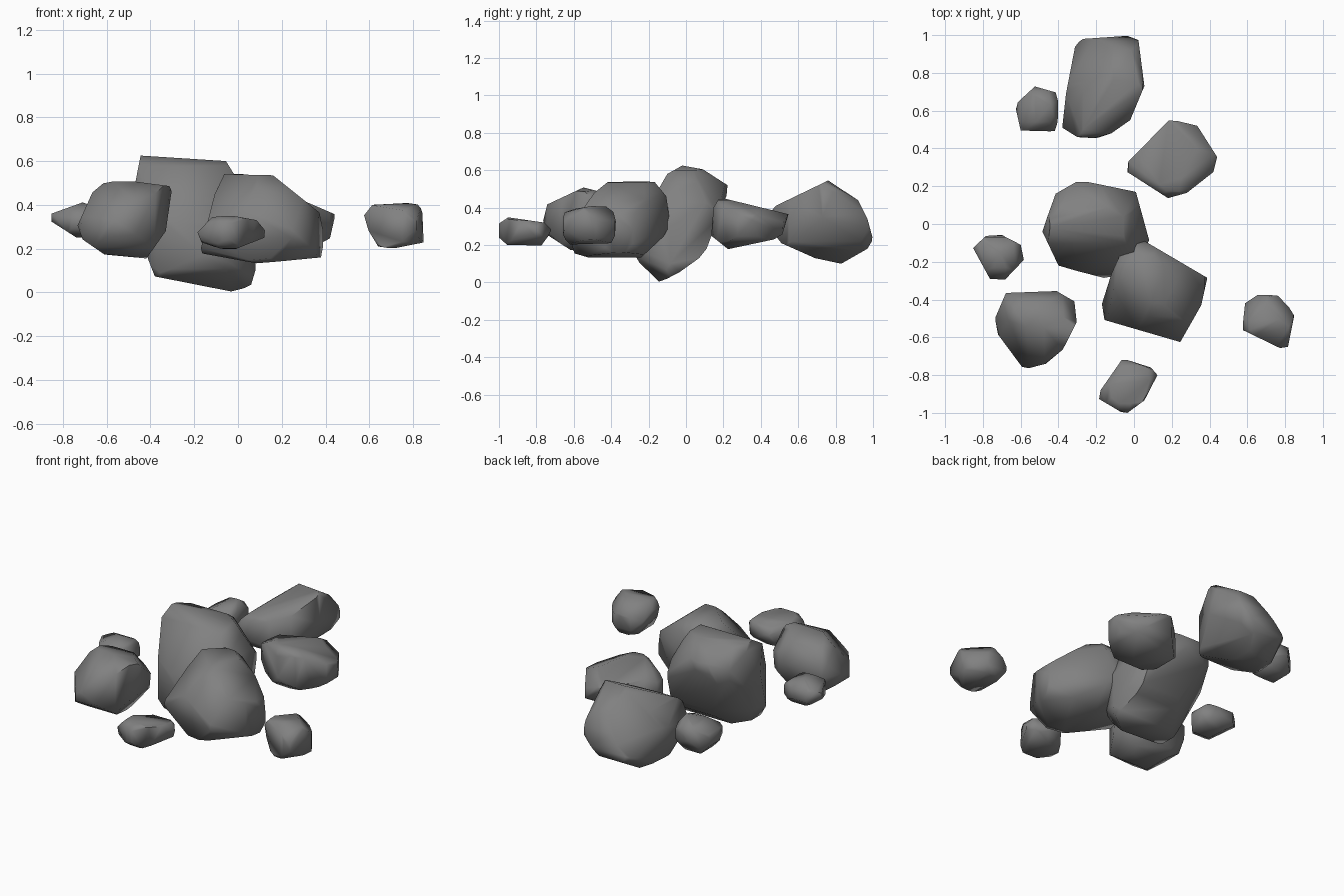
import bpy, bmesh, math
from itertools import product
from mathutils import Vector
from mathutils.geometry import points_in_planes, convex_hull_2d

# Dark grey stone
stone = bpy.data.materials.new("dark_stone")
stone.diffuse_color = (0.22, 0.22, 0.22, 1)


def side_planes(outline, a, b):
    """Outward planes of a convex outline drawn on axes a, b."""
    pts = [Vector(outline[i]) for i in convex_hull_2d([Vector(p) for p in outline])]
    mid = sum(pts, Vector((0, 0))) / len(pts)
    planes = []
    for p, q in zip(pts, pts[1:] + pts[:1]):
        d = (q - p).normalized()
        n = Vector((d.y, -d.x))
        if n.dot(mid - p) > 0:
            n = -n
        plane = [0.0, 0.0, 0.0, -n.dot(p)]
        plane[a], plane[b] = n.x, n.y
        planes.append(Vector(plane))
    return planes


def rock(name, front, side, top, chips={}, corner=1.92):
    """Carve a rock from its front (x,z), side (y,z) and top (x,y) outlines."""
    planes = side_planes(front, 0, 2) + side_planes(side, 1, 2) + side_planes(top, 0, 1)
    # chip the eight corners that no outline reaches; smaller limit = deeper chip
    axes = ([p[0] for p in top], [p[1] for p in top], [p[1] for p in front])
    c = Vector([(min(v) + max(v)) / 2 for v in axes])
    h = [(max(v) - min(v)) / 2 for v in axes]
    for s in product((-1, 1), repeat=3):
        n = Vector([s[i] / h[i] for i in range(3)])
        k = n.length
        n /= k
        planes.append(Vector((*n, -n.dot(c) - chips.get(s, corner) / k)))
    bm = bmesh.new()
    for p in points_in_planes(planes)[0]:
        bm.verts.new(p)
    bmesh.ops.remove_doubles(bm, verts=bm.verts[:], dist=0.02)
    bmesh.ops.convex_hull(bm, input=bm.verts[:])
    loose = [v for v in bm.verts if not v.link_faces]
    bmesh.ops.delete(bm, geom=loose, context='VERTS')
    bmesh.ops.dissolve_limit(bm, angle_limit=math.radians(3),
                             verts=bm.verts[:], edges=bm.edges[:])
    bmesh.ops.recalc_face_normals(bm, faces=bm.faces[:])
    mesh = bpy.data.meshes.new(name)
    bm.to_mesh(mesh)
    bm.free()
    mesh.materials.append(stone)
    ob = bpy.data.objects.new(name, mesh)
    bpy.context.collection.objects.link(ob)
    bpy.ops.object.select_all(action='DESELECT')
    ob.select_set(True)
    bpy.context.view_layer.objects.active = ob
    bpy.ops.object.shade_smooth_by_angle(angle=math.radians(75))


# Large rocks
rock("back_rock",
     [(-.27, .42), (-.11, .545), (.045, .54), (.055, .35), (-.01, .22), (-.13, .12),
      (-.25, .10), (-.38, .16), (-.38, .31)],
     [(.455, .38), (.48, .41), (.76, .545), (.92, .44), (.97, .34), (1, .23), (.97, .18),
      (.83, .10), (.69, .13), (.51, .21), (.455, .28)],
     [(-.27, .98), (.02, 1), (.055, .73), (-.02, .55), (-.12, .48), (-.2, .454),
      (-.3, .46), (-.38, .51), (-.36, .69), (-.31, .95)],
     {(-1, 1, 1): 1.0})
rock("right_back_rock",
     [(.1, .45), (.25, .44), (.445, .356), (.42, .247), (.385, .228), (.2, .178),
      (.05, .2), (-.035, .28), (-.03, .38)],
     [(.18, .455), (.548, .365), (.515, .257), (.47, .23), (.225, .178), (.135, .25),
      (.147, .40)],
     [(-.03, .33), (.19, .555), (.335, .52), (.44, .355), (.42, .275), (.28, .165),
      (.18, .137), (-.035, .275)],
     {(1, 1, 1): 1.45})
rock("centre_rock",
     [(-.445, .625), (-.055, .60), (-.015, .535), (.08, .3), (.09, .135), (.06, .035),
      (-.01, 0), (-.38, .073), (-.41, .15), (-.485, .42)],
     [(-.02, .625), (.09, .605), (.222, .52), (.217, .465), (.11, .18), (.07, .13),
      (-.025, .06), (-.14, 0), (-.25, .107), (-.285, .17), (-.25, .32), (-.1, .58)],
     [(-.29, .232), (.01, .17), (.08, -.085), (0, -.26), (-.16, -.285), (-.245, -.265),
      (-.4, -.22), (-.485, -.04), (-.467, .015), (-.415, .16)],
     {(-1, 1, -1): 1.1, (1, 1, 1): 1.7}, 2.05)
rock("front_right_rock",
     [(-.065, .54), (.16, .535), (.372, .365), (.395, .25), (.38, .16), (.09, .132),
      (-.175, .18), (-.16, .24), (-.107, .447)],
     [(-.415, .54), (-.17, .54), (-.105, .46), (-.085, .31), (-.12, .245), (-.24, .133),
      (-.52, .133), (-.63, .165), (-.63, .28), (-.49, .48)],
     [(-.045, -.1), (.03, -.075), (.388, -.285), (.356, -.43), (.245, -.625),
      (-.167, -.505), (-.172, -.43), (-.12, -.265)],
     {(1, 1, 1): 1.6, (-1, -1, 1): 1.3})
rock("front_left_rock",
     [(-.605, .507), (-.475, .507), (-.3, .484), (-.33, .28), (-.418, .155), (-.61, .173),
      (-.71, .242), (-.733, .306), (-.665, .457)],
     [(-.778, .37), (-.757, .41), (-.548, .508), (-.4, .47), (-.355, .35), (-.39, .21),
      (-.5, .155), (-.62, .175), (-.735, .25)],
     [(-.678, -.365), (-.41, -.355), (-.298, -.42), (-.303, -.52), (-.377, -.665),
      (-.467, -.74), (-.583, -.77), (-.72, -.585), (-.736, -.5)],
     {(-1, -1, 1): 1.15})

# Small rocks
rock("small_left_rock",
     [(-.852, .36), (-.71, .411), (-.62, .38), (-.583, .32), (-.64, .25), (-.737, .25),
      (-.853, .324)],
     [(-.295, .34), (-.23, .40), (-.15, .411), (-.07, .37), (-.058, .31), (-.12, .255),
      (-.22, .25), (-.29, .29)],
     [(-.784, -.063), (-.7, -.058), (-.6, -.11), (-.583, -.19), (-.683, -.295),
      (-.763, -.29), (-.852, -.127)])
rock("small_back_rock",
     [(-.61, .33), (-.52, .38), (-.44, .41), (-.403, .36), (-.42, .25), (-.48, .2),
      (-.57, .21), (-.625, .27)],
     [(.49, .34), (.54, .38), (.63, .41), (.71, .36), (.728, .3), (.67, .21),
      (.56, .2), (.5, .25)],
     [(-.615, .645), (-.525, .728), (-.415, .697), (-.403, .655), (-.403, .543),
      (-.42, .49), (-.6, .495), (-.625, .607)])
rock("small_front_rock",
     [(-.116, .347), (-.025, .35), (.085, .33), (.124, .283), (.12, .25), (-.016, .196),
      (-.08, .2), (-.167, .228), (-.185, .274)],
     [(-1, .315), (-.95, .348), (-.757, .32), (-.72, .283), (-.735, .25), (-.773, .198),
      (-.955, .2), (-1, .24)],
     [(-.06, -.712), (.09, -.76), (.124, -.8), (.055, -.934), (-.035, -1),
      (-.07, -.995), (-.187, -.925), (-.177, -.88)],
     {(-1, 1, 1): 1.45})
rock("small_right_rock",
     [(.614, .4), (.82, .411), (.842, .374), (.848, .228), (.705, .2), (.64, .21),
      (.596, .283), (.576, .352)],
     [(-.645, .385), (-.463, .415), (-.393, .396), (-.375, .326), (-.38, .25), (-.4, .21),
      (-.618, .203), (-.655, .24), (-.664, .326)],
     [(.588, -.42), (.662, -.37), (.762, -.38), (.82, -.44), (.848, -.485), (.815, -.65),
      (.773, -.657), (.573, -.56)],
     {(1, 1, 1): 1.5, (-1, 1, 1): 1.6})
